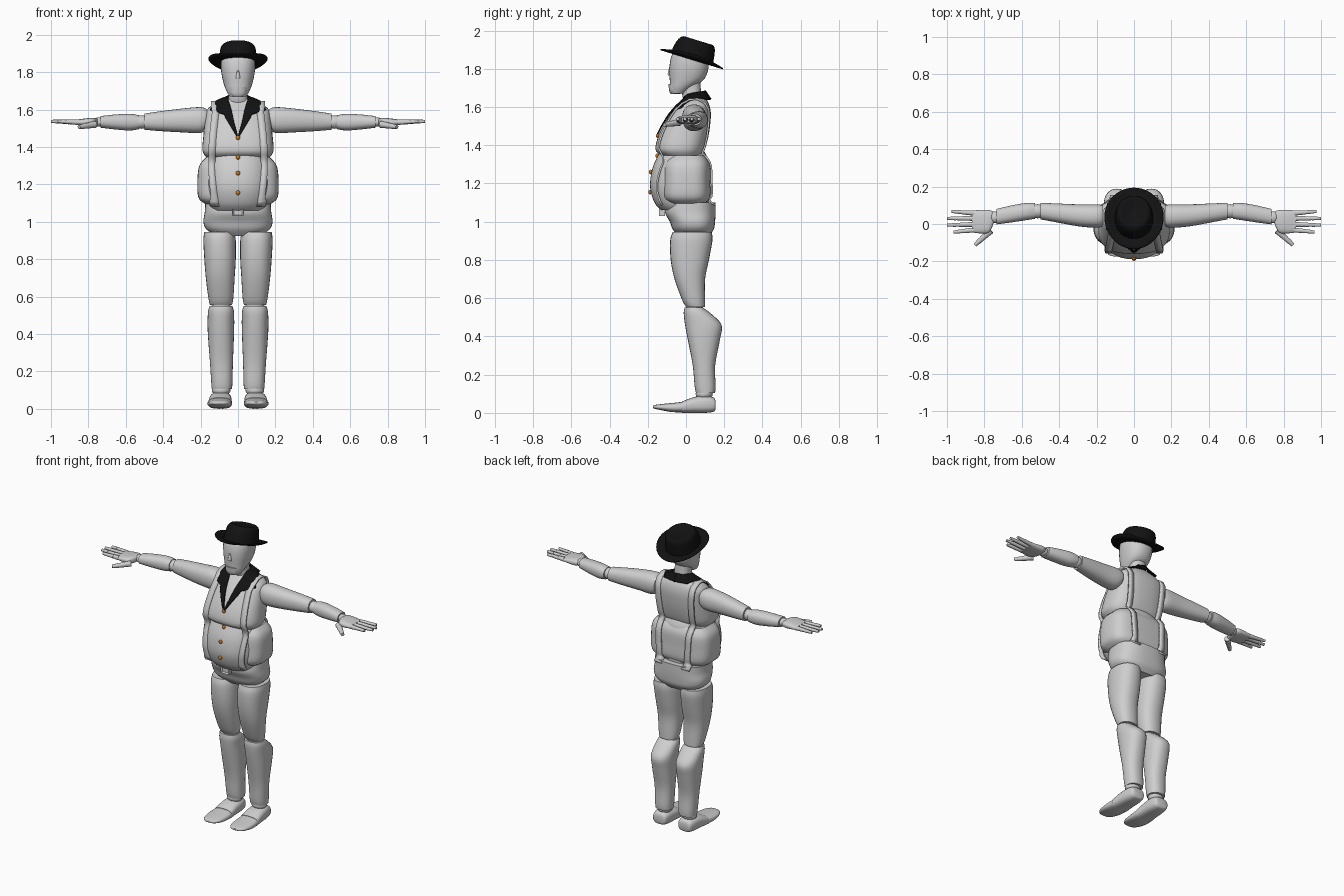
import bpy, bmesh, math
from mathutils import Vector, Matrix
from mathutils.bvhtree import BVHTree

if "Cube" in bpy.data.objects:
    bpy.data.objects.remove(bpy.data.objects["Cube"])


def material(name, color):
    m = bpy.data.materials.new(name)
    m.diffuse_color = (*color, 1)
    m.use_nodes = True
    m.node_tree.nodes["Principled BSDF"].inputs["Base Color"].default_value = m.diffuse_color
    return m


GREY = material("light_grey", (0.62, 0.62, 0.62))
BLACK = material("black", (0.006, 0.006, 0.006))
ORANGE = material("button_orange", (0.6, 0.2, 0.01))


def finish(name, bm, mat=GREY, mirror=False, solid=0, angle=40):
    bmesh.ops.recalc_face_normals(bm, faces=bm.faces)
    me = bpy.data.meshes.new(name)
    bm.to_mesh(me)
    bm.free()
    me.materials.append(mat)
    ob = bpy.data.objects.new(name, me)
    bpy.context.collection.objects.link(ob)
    bpy.ops.object.select_all(action='DESELECT')
    ob.select_set(True)
    bpy.context.view_layer.objects.active = ob
    bpy.ops.object.shade_smooth_by_angle(angle=math.radians(angle))
    if solid:
        s = ob.modifiers.new("thickness", 'SOLIDIFY')
        s.thickness = solid
        s.offset = 0
    if mirror:
        ob.modifiers.new("mirror", 'MIRROR')
    return ob


def spline(rows, steps):
    """Smoothly interpolate rows of numbers."""
    out = []
    for i in range(len(rows) - 1):
        p = [rows[max(i - 1, 0)], rows[i], rows[i + 1], rows[min(i + 2, len(rows) - 1)]]
        for s in range(steps):
            t = s / steps
            out.append([0.5 * (2 * b + (c - a) * t + (2 * a - 5 * b + 4 * c - d) * t * t
                               + (3 * b - a - 3 * c + d) * t ** 3) for a, b, c, d in zip(*p)])
    return out + [list(rows[-1])]


def loft(name, axis, rows, mat=GREY, power=2.3, mirror=False, n=28, steps=4, matrix=None):
    """Rows: position on axis, then low and high bounds on the two other axes."""
    bm = bmesh.new()
    rings = []
    for t, a0, a1, b0, b1 in spline(rows, steps):
        ring = []
        for k in range(n):
            c, s = math.cos(2 * math.pi * k / n), math.sin(2 * math.pi * k / n)
            u = (a0 + a1) / 2 + (a1 - a0) / 2 * math.copysign(abs(c) ** (2 / power), c)
            v = (b0 + b1) / 2 + (b1 - b0) / 2 * math.copysign(abs(s) ** (2 / power), s)
            ring.append(bm.verts.new({'x': (t, u, v), 'y': (u, t, v), 'z': (u, v, t)}[axis]))
        rings.append(ring)
    for r, q in zip(rings, rings[1:]):
        for k in range(n):
            bm.faces.new((r[k], r[(k + 1) % n], q[(k + 1) % n], q[k]))
    bm.faces.new(rings[0])
    bm.faces.new(rings[-1])
    if matrix:
        bm.transform(matrix)
    return finish(name, bm, mat, mirror)


def ball(name, loc, size, mat=GREY, mirror=False):
    bm = bmesh.new()
    bmesh.ops.create_uvsphere(bm, u_segments=16, v_segments=10, radius=1)
    bm.transform(Matrix.Translation(loc) @ Matrix.Diagonal((*size, 1)))
    return finish(name, bm, mat, mirror)


def sym(rows):
    return [(z, -w, w, y0, y1) for z, w, y0, y1 in rows]


# Torso: chest, belly, side band, pelvis
chest = loft("chest", 'z', sym([(1.345, .17, -.13, .08), (1.38, .19, -.16, .10), (1.46, .185, -.14, .12),
             (1.55, .175, -.09, .13), (1.60, .165, -.05, .125), (1.635, .12, -.015, .11),
             (1.66, .06, 0, .09)]), power=2.6, n=40)
belly = loft("belly", 'z', sym([(1.06, .14, -.13, .11), (1.10, .16, -.165, .12), (1.18, .172, -.188, .12),
             (1.27, .17, -.178, .12), (1.34, .16, -.15, .11), (1.39, .14, -.12, .08)]), n=40)
band = loft("waist_band", 'z', sym([(1.095, .175, -.09, .10), (1.13, .212, -.125, .128), (1.22, .217, -.125, .128),
            (1.30, .207, -.12, .125), (1.345, .17, -.09, .10)]), power=3.2, n=40)
pelvis = loft("pelvis", 'z', sym([(.925, .12, -.04, .12), (.96, .17, -.07, .145), (1.0, .185, -.085, .152),
              (1.05, .178, -.11, .155), (1.10, .175, -.10, .155)]), power=2.6, n=40)

trees = []
for ob in (chest, belly, band, pelvis):
    trees.append(BVHTree.FromPolygons([v.co for v in ob.data.vertices],
                                      [p.vertices[:] for p in ob.data.polygons]))


def cast(origin, direction):
    hits = [t.ray_cast(Vector(origin), Vector(direction)) for t in trees]
    hits = [h for h in hits if h[0] is not None]
    return min(hits, key=lambda h: h[3])[0] if hits else None


def front(x, z):
    return cast((x, -1, z), (0, 1, 0))


# Neck and head
loft("neck", 'z', sym([(1.63, .058, -.01, .09), (1.665, .052, -.02, .08), (1.73, .05, -.02, .075)]))
loft("head", 'z', sym([(1.67, .045, -.078, -.01), (1.70, .062, -.083, .03), (1.74, .077, -.085, .09),
     (1.79, .088, -.087, .115), (1.84, .092, -.083, .115), (1.88, .085, -.07, .09), (1.9, .06, -.05, .06)]), n=32)
loft("jaw", 'z', sym([(1.668, .03, -.08, -.03), (1.685, .045, -.088, -.02), (1.72, .05, -.092, -.01)]))
loft("nose", 'z', sym([(1.765, .012, -.094, -.07), (1.775, .012, -.096, -.07), (1.81, .006, -.088, -.07)]), n=10)

# Hat: tilted crown and curled brim
tilt = Matrix.Translation((0, .03, 1.85)) @ Matrix.Rotation(math.radians(-17), 4, 'X')
loft("hat_crown", 'z', sym([(0, .103, -.115, .115), (.05, .098, -.108, .108), (.085, .092, -.095, .10),
     (.103, .075, -.075, .085), (.097, .05, -.06, .06), (.09, .02, -.03, .03)]), BLACK, power=2.1, matrix=tilt)
bm = bmesh.new()
rings = []
for r in (0, .33, .66, 1):
    ring = []
    for k in range(40):
        c, s = math.cos(math.tau * k / 40), math.sin(math.tau * k / 40)
        ring.append(bm.verts.new(((.095 + .062 * r) * c, (.105 + .066 * r) * s, .026 * r * r * c * c)))
    rings.append(ring)
for a, b in zip(rings, rings[1:]):
    for k in range(40):
        bm.faces.new((a[k], a[k - 1], b[k - 1], b[k]))
bm.transform(tilt)
finish("hat_brim", bm, BLACK, solid=.006)

# Collar with pointed lapels, laid over the chest
inner = [(0, 0, 1.46), (.02, 0, 1.53), (.036, 0, 1.60), (.05, 0, 1.648), (.056, .03, 1.67), (.04, .085, 1.68), (0, .10, 1.685)]
outer = [(0, 0, 1.445), (.066, 0, 1.555), (.075, 0, 1.575), (.148, 0, 1.597), (.125, .03, 1.635), (.085, .11, 1.64), (0, .13, 1.64)]
bm = bmesh.new()
grid = []
for i in range(len(inner)):
    for s in ((0,) if i == len(inner) - 1 else (0, .25, .5, .75)):
        row = []
        j = min(i + 1, len(inner) - 1)
        a = Vector(inner[i]).lerp(Vector(inner[j]), s)
        b = Vector(outer[i]).lerp(Vector(outer[j]), s)
        for k in range(7):
            p = a.lerp(b, k / 6)
            hit = front(p.x, p.z)
            if i + s <= 3 and hit:
                p.y = hit.y - .008
            elif i + s > 3:
                if i == 3 and hit:
                    p.y = (hit.y - .008) * (1 - s) + p.y * s
                top = cast((p.x, p.y, 3), (0, 0, -1))
                p.z = max(p.z, top.z + .008) if top else p.z
            row.append(bm.verts.new(p))
        grid.append(row)
for a, b in zip(grid, grid[1:]):
    for k in range(6):
        bm.faces.new((a[k], a[k + 1], b[k + 1], b[k]))
finish("collar", bm, BLACK, mirror=True, solid=.008)


# Suspender straps over the shoulder, hanging straight below bulges
def strap_side(sign, xs):
    pts, last = [], None
    for i in range(21):
        z = 1.585 - .025 * i
        x = xs(z)
        hit = cast((x, sign, z), (0, -sign, 0))
        y = sign * hit.y + .01 if hit else 0
        if last is not None:
            y = max(y, last - .012)
        last = y
        pts.append(Vector((x, sign * y, z)))
    return pts


front_pts = strap_side(-1, lambda z: .118 + .022 * math.sin((z - 1.06) / .54 * math.pi))
back_pts = strap_side(1, lambda z: .10 + .025 * (z - 1.06) / .54)
over = []
for y in (-.02, .02, .06, .10):
    over.append(Vector((.125, y, cast((.125, y, 3), (0, 0, -1)).z + .01)))
bm = bmesh.new()
path = front_pts[::-1] + over + back_pts
rows = []
for i, p in enumerate(path):
    w = .028 if i < 2 or i > len(path) - 3 else .019
    rows.append([bm.verts.new(p + Vector((d, 0, 0))) for d in (-w, w)])
for a, b in zip(rows, rows[1:]):
    bm.faces.new((a[0], a[1], b[1], b[0]))
finish("suspender", bm, mirror=True, solid=.01)

# Buttons and buckle
for z in (1.45, 1.345, 1.26, 1.155):
    ball("button", (0, front(0, z).y - .004, z), (.012, .009, .012), ORANGE)
bm = bmesh.new()
bmesh.ops.create_cube(bm, size=1)
hole = bmesh.ops.inset_region(bm, faces=[f for f in bm.faces if f.normal.y < -.5], thickness=.2, depth=-.3)
bm.transform(Matrix.Translation((0, -.125, 1.052)) @ Matrix.Diagonal((.06, .03, .045, 1)))
finish("buckle", bm)

# Arms along x: bounds are y then z
loft("upper_arm", 'x', [(.165, -.01, .10, 1.50, 1.60), (.20, -.02, .105, 1.475, 1.613), (.30, -.012, .105, 1.478, 1.605),
     (.42, .01, .11, 1.485, 1.59), (.50, .025, .113, 1.492, 1.578)], mirror=True)
ball("elbow", (.515, .068, 1.533), (.045, .038, .036), mirror=True)
loft("forearm", 'x', [(.53, .028, .112, 1.495, 1.57), (.58, .02, .112, 1.488, 1.577), (.66, .008, .098, 1.494, 1.573),
     (.735, -.002, .08, 1.503, 1.565)], mirror=True)
ball("wrist", (.745, .036, 1.533), (.032, .032, .025), mirror=True)
loft("palm", 'x', [(.752, 0, .065, 1.517, 1.55), (.775, -.045, .075, 1.51, 1.556), (.82, -.05, .075, 1.512, 1.552),
     (.865, -.045, .072, 1.518, 1.545)], power=2.8, mirror=True)


def finger(name, p0, p1, r):
    bm = bmesh.new()
    p0, p1 = Vector(p0), Vector(p1)
    rot = (p1 - p0).to_track_quat('Z', 'Y').to_matrix().to_4x4()
    for i in range(3):
        d = (p1 - p0).length / 3
        m = Matrix.Translation(p0.lerp(p1, (i + .5) / 3)) @ rot
        bmesh.ops.create_cone(bm, cap_ends=True, segments=10, radius1=r * (1 - .12 * i),
                              radius2=r * (.84 - .14 * i), depth=d, matrix=m)
    finish(name, bm, mirror=True)


for y0, y1, tip in ((.058, .067, .975), (.03, .03, 1.0), (-.002, -.006, 1.0), (-.032, -.043, .965)):
    finger("finger", (.855, y0, 1.532), (tip, y1, 1.537), .0145)
finger("thumb", (.765, -.035, 1.52), (.85, -.112, 1.507), .019)

# Legs: bounds are x then y
loft("thigh", 'z', [(.555, .032, .15, 0, .10), (.59, .025, .158, -.02, .10), (.70, .018, .172, -.06, .10),
     (.80, .012, .18, -.08, .12), (.90, .012, .185, -.083, .138), (.945, .02, .18, -.07, .135)], mirror=True)
ball("knee", (.09, .045, .56), (.052, .045, .045), mirror=True)
loft("shin", 'z', [(.105, .032, .14, .052, .152), (.14, .03, .143, .045, .155), (.25, .027, .15, .035, .153),
     (.38, .022, .16, .01, .177), (.46, .02, .163, -.005, .186), (.52, .022, .16, -.012, .13),
     (.55, .03, .152, -.008, .09)], mirror=True)
ball("ankle", (.09, .095, .10), (.05, .045, .035), mirror=True)

# Shoes along y: bounds are x then z
loft("shoe_heel", 'y', [(.155, .06, .13, .02, .06), (.145, .045, .14, .006, .08), (.10, .036, .15, 0, .09),
     (.04, .034, .155, 0, .082), (-.02, .032, .16, 0, .06)], power=2.8, mirror=True)
loft("shoe_toe", 'y', [(-.015, .032, .16, .003, .058), (-.07, .032, .163, .004, .052), (-.13, .04, .155, .014, .046),
     (-.165, .06, .135, .022, .041), (-.173, .085, .11, .028, .037)], power=2.6, mirror=True)
